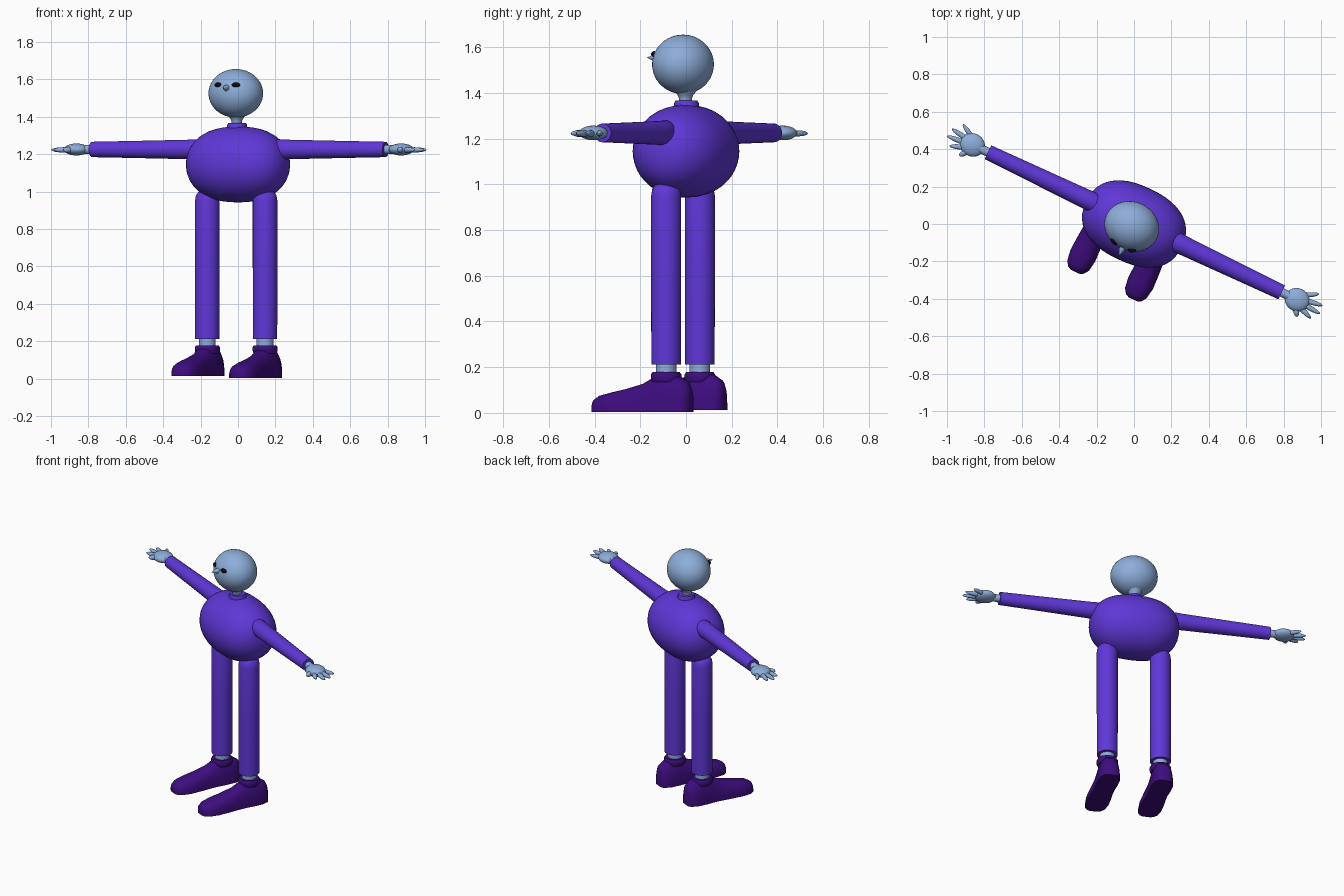
import bpy, bmesh, math
from mathutils import Matrix, Vector

cube = bpy.data.objects.get("Cube")
if cube:
    bpy.data.objects.remove(cube, do_unlink=True)


def material(name, rgb):
    m = bpy.data.materials.new(name)
    m.use_nodes = True
    m.diffuse_color = (*rgb, 1)
    m.node_tree.nodes["Principled BSDF"].inputs["Base Color"].default_value = (*rgb, 1)
    return m


SKIN = material("pale_blue", (0.27, 0.42, 0.70))
CLOTH = material("violet", (0.115, 0.038, 0.68))
SHOE = material("dark_purple", (0.048, 0.004, 0.215))
BLACK = material("black", (0.004, 0.004, 0.006))

# The whole figure is turned slightly to its right
TURN = Matrix.Rotation(math.radians(-25.5), 4, "Z")
ALONG_X = Matrix.Rotation(math.pi / 2, 4, "Y")


def finish(bm, name, mat, matrix=Matrix()):
    bm.transform(TURN @ matrix)
    bmesh.ops.recalc_face_normals(bm, faces=bm.faces)
    mesh = bpy.data.meshes.new(name)
    bm.to_mesh(mesh)
    bm.free()
    mesh.materials.append(mat)
    obj = bpy.data.objects.new(name, mesh)
    bpy.context.collection.objects.link(obj)
    bpy.ops.object.select_all(action="DESELECT")
    obj.select_set(True)
    bpy.context.view_layer.objects.active = obj
    bpy.ops.object.shade_smooth_by_angle(angle=math.radians(40))
    return obj


def loft(name, rings, mat, matrix=Matrix()):
    """Bridge equal rings of points and cap both ends."""
    bm = bmesh.new()
    loops = [[bm.verts.new(p) for p in ring] for ring in rings]
    n = len(loops[0])
    for a, b in zip(loops, loops[1:]):
        for i in range(n):
            j = (i + 1) % n
            bm.faces.new((a[i], a[j], b[j], b[i]))
    bm.faces.new(loops[0])
    bm.faces.new(loops[-1])
    return finish(bm, name, mat, matrix)


def lathe(name, profile, mat, matrix=Matrix(), sides=32, squash=1.0):
    """Spin (radius, height) pairs about the z axis."""
    angles = [math.tau * i / sides for i in range(sides)]
    rings = [[(r * math.cos(a), squash * r * math.sin(a), z) for a in angles]
             for r, z in profile]
    return loft(name, rings, mat, matrix)


def ellipsoid(name, centre, radii, mat, yaw=0.0, segments=32):
    bm = bmesh.new()
    bmesh.ops.create_uvsphere(bm, u_segments=segments, v_segments=segments // 2, radius=1)
    m = (Matrix.Translation(centre) @ Matrix.Rotation(yaw, 4, "Z")
         @ Matrix.Diagonal((*radii, 1)))
    return finish(bm, name, mat, m)


def at(x, y, z):
    return Matrix.Translation((x, y, z))


# Torso: a barrel lying sideways, fuller than an ellipsoid
POWER = 2 / 2.35
barrel = []
for i in range(25):
    t = math.pi * (i + 0.15) / 24.3
    c = math.cos(t)
    barrel.append((0.203 * math.sin(t) ** POWER,
                   -0.283 * math.copysign(abs(c) ** POWER, c)))
lathe("torso", barrel, CLOTH, at(0, 0, 1.145) @ ALONG_X, sides=40, squash=1.02)

# Collar, neck and head
lathe("collar", [(0.054, 1.31), (0.054, 1.355), (0.048, 1.366)], CLOTH, at(-0.005, 0, 0))
lathe("neck", [(0.028, 1.34), (0.028, 1.375), (0.034, 1.39), (0.046, 1.405), (0.06, 1.43)],
      SKIN, at(-0.005, -0.005, 0))
ellipsoid("head", (-0.005, -0.017, 1.525), (0.149, 0.132, 0.13), SKIN, segments=48)

# Face
for side, word in ((1, "left"), (-1, "right")):
    ellipsoid(word + "_eye", (side * 0.053 - 0.003, -0.13, 1.57), (0.023, 0.014, 0.013),
              BLACK, yaw=side * 0.35, segments=20)
lathe("nose", [(0.018, 0), (0.016, 0.015), (0.009, 0.035), (0.001, 0.053)], SKIN,
      at(0, -0.135, 1.554) @ Matrix.Rotation(math.pi / 2, 4, "X"), sides=16)

# Shoe stations: forward distance, half width, height
STATIONS = [(-0.103, 0.030, 0.10), (-0.088, 0.052, 0.13), (-0.045, 0.066, 0.158),
            (0.02, 0.067, 0.165), (0.075, 0.063, 0.15), (0.12, 0.064, 0.125),
            (0.20, 0.070, 0.102), (0.27, 0.073, 0.087), (0.33, 0.064, 0.072),
            (0.357, 0.045, 0.056), (0.366, 0.025, 0.042)]


def shoe_ring(forward, half, height):
    """Flat sole with a squarish rounded upper."""
    ring = []
    for i in range(17):
        a = math.pi * i / 16
        c, s = math.cos(a), math.sin(a)
        ring.append((half * math.copysign(abs(c) ** 0.75, c), -forward, height * s ** 0.75))
    return ring


# Digits: tip outward, tip forward, radius
DIGITS = {"thumb": (1.0, 0.083, 0.016), "index_finger": (1.07, 0.058, 0.014),
          "middle_finger": (1.105, 0.015, 0.014), "ring_finger": (1.098, -0.03, 0.014),
          "little_finger": (1.055, -0.078, 0.013)}
ARM_Z = 1.225
ARM_Y = 0.01

for side, word in ((1, "left"), (-1, "right")):
    flip = Matrix.Diagonal((side, 1, 1, 1))
    lift = 0.004 if side > 0 else 0.013

    # Sleeve, wrist and hand
    arm = flip @ at(0, ARM_Y, ARM_Z) @ ALONG_X
    lathe(word + "_sleeve", [(0.02, 0.19), (0.045, 0.205), (0.055, 0.235), (0.052, 0.3),
                             (0.046, 0.6), (0.041, 0.87)], CLOTH, arm)
    lathe(word + "_wrist", [(0.024, 0.85), (0.024, 0.93)], SKIN, arm, sides=20)
    ellipsoid(word + "_palm", (side * 0.962, ARM_Y, ARM_Z), (0.068, 0.062, 0.032), SKIN)
    for digit, (out, forward, radius) in DIGITS.items():
        root = Vector((side * 0.965, ARM_Y - forward * 0.35, ARM_Z))
        tip = Vector((side * out, ARM_Y - forward, ARM_Z - 0.004))
        run = tip - root
        ellipsoid(f"{word}_{digit}", (root + tip) / 2, (run.length / 2, radius, radius),
                  SKIN, yaw=math.atan2(run.y, run.x), segments=16)

    # Trouser leg, ankle and shoe
    leg = at(side * 0.171 - 0.003, -0.016, 0)
    lathe(word + "_trouser_leg", [(0.065, 0.212), (0.066, 0.6), (0.066, 0.95), (0.061, 0.98),
                                  (0.048, 0.998), (0.02, 1.008)], CLOTH, leg)
    lathe(word + "_ankle", [(0.045, 0.14), (0.045, 0.24)], SKIN, leg)
    lathe(word + "_shoe_cuff", [(0.062, 0.135), (0.067, 0.15), (0.067, 0.168), (0.06, 0.178)],
          SHOE, leg)
    loft(word + "_shoe", [shoe_ring(*s) for s in STATIONS], SHOE,
         at(side * 0.171 - 0.003, 0, lift))
